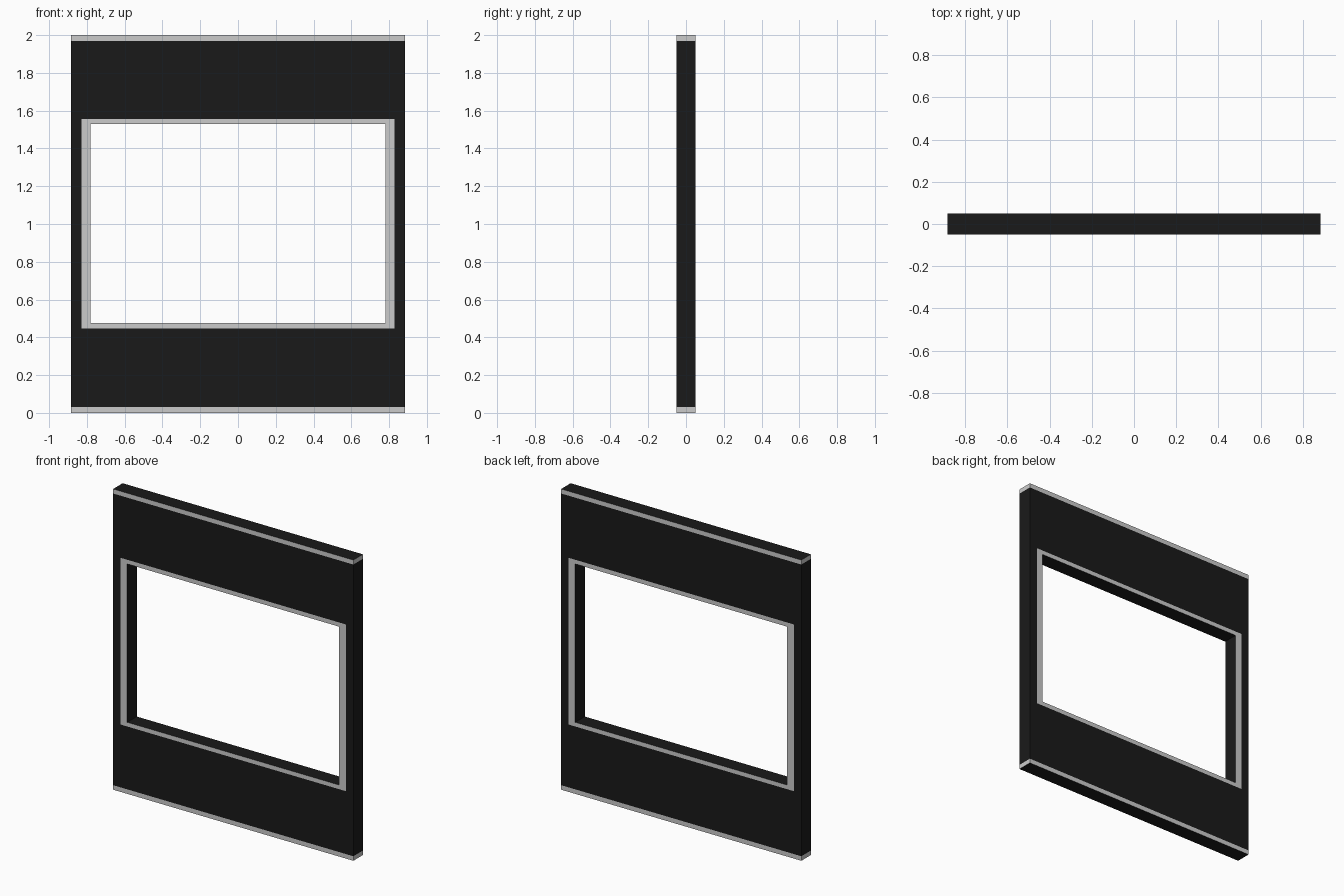
import bpy
import bmesh
from mathutils import Vector

if "Cube" in bpy.data.objects:
    bpy.data.objects.remove(bpy.data.objects["Cube"])

HALF_DEPTH = 0.05
XS = [-0.884, -0.828, -0.78, 0.78, 0.828, 0.884]
ZS = [0.0, 0.03, 0.448, 0.476, 1.529, 1.557, 1.97, 2.0]


def material(name, value):
    mat = bpy.data.materials.new(name)
    mat.diffuse_color = (value, value, value, 1.0)
    mat.use_nodes = True
    mat.node_tree.nodes["Principled BSDF"].inputs["Base Color"].default_value = mat.diffuse_color
    return mat


def is_trim(x, z):
    """Grey strips at top and bottom, and the border around the opening."""
    band = z < ZS[1] or z > ZS[6]
    border = XS[1] < x < XS[4] and ZS[2] < z < ZS[5]
    return band or border


bm = bmesh.new()

# Front face: cells split along the trim lines, leaving the opening empty
grid = [[bm.verts.new((x, -HALF_DEPTH, z)) for z in ZS] for x in XS]
for i in range(len(XS) - 1):
    for j in range(len(ZS) - 1):
        if i == 2 and j == 3:
            continue
        bm.faces.new((grid[i][j], grid[i + 1][j],
                      grid[i + 1][j + 1], grid[i][j + 1]))

# Thickness: extrude to the back
extruded = bmesh.ops.extrude_face_region(bm, geom=bm.faces[:], use_keep_orig=True)
moved = [g for g in extruded["geom"] if isinstance(g, bmesh.types.BMVert)]
bmesh.ops.translate(bm, verts=moved, vec=Vector((0, 2 * HALF_DEPTH, 0)))
bmesh.ops.recalc_face_normals(bm, faces=bm.faces[:])

# Colours: trim on the large faces, band ends on the outer sides, rest black
for face in bm.faces:
    c, n = face.calc_center_median(), face.normal
    if abs(n.y) > 0.5:
        grey = is_trim(c.x, c.z)
    else:
        grey = abs(n.x) > 0.5 and is_trim(c.x, c.z) and abs(c.x) > XS[4]
    face.material_index = 0 if grey else 1

# Merge flat cells of the same colour
bmesh.ops.dissolve_limit(bm, angle_limit=0.01, verts=bm.verts[:],
                         edges=bm.edges[:], delimit={'MATERIAL'})

mesh = bpy.data.meshes.new("window_panel")
bm.to_mesh(mesh)
bm.free()
mesh.materials.append(material("trim_grey", 0.8))
mesh.materials.append(material("panel_black", 0.01))
panel = bpy.data.objects.new("window_panel", mesh)
bpy.context.collection.objects.link(panel)
